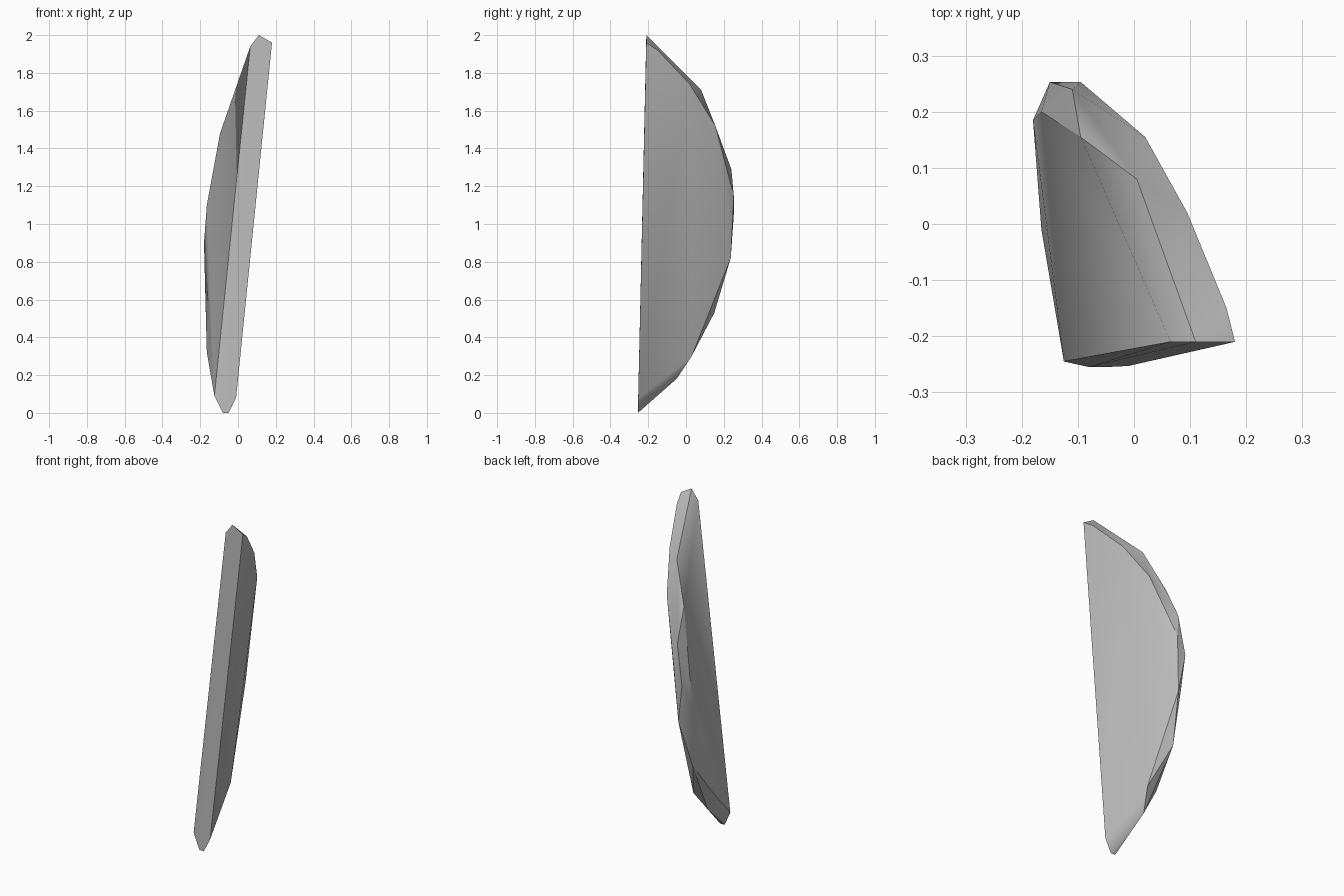
import bpy
import bmesh
import math

cube = bpy.data.objects.get("Cube")
if cube:
    bpy.data.objects.remove(cube, do_unlink=True)

# Single stone grey
stone = bpy.data.materials.new("stone_grey")
stone.use_nodes = True
grey = (0.5, 0.5, 0.5, 1.0)
stone.diffuse_color = grey
stone.node_tree.nodes["Principled BSDF"].inputs["Base Color"].default_value = grey

# Flat front strip
front_strip = [
    (0.065, -0.21, 1.94), (0.11, -0.21, 2.0), (0.18, -0.21, 1.96),
    (-0.01, -0.253, 0.08), (-0.05, -0.255, 0.0), (-0.08, -0.255, 0.0),
    (-0.125, -0.245, 0.09),
]
# Curved rim of the left side (+x)
left_rim = [
    (0.165, -0.15, 1.92), (0.095, 0.02, 1.74), (0.02, 0.155, 1.52),
    (-0.095, 0.253, 1.15), (-0.115, 0.237, 0.82), (-0.07, 0.03, 0.3),
]
# Ridge along the curved back
back_ridge = [
    (0.005, 0.08, 1.71), (-0.11, 0.24, 1.29), (-0.15, 0.253, 1.05),
    (-0.15, 0.15, 0.53), (-0.11, -0.05, 0.18),
]
# Curved rim of the right side (-x)
right_rim = [
    (-0.095, 0.155, 1.48), (-0.165, 0.20, 1.1), (-0.18, 0.185, 0.9),
    (-0.172, 0.105, 0.58), (-0.165, -0.01, 0.32),
]

# Chipped shard: convex skin over the rims
bm = bmesh.new()
for point in front_strip + left_rim + back_ridge + right_rim:
    bm.verts.new(point)
hull = bmesh.ops.convex_hull(bm, input=bm.verts)
unused = {e for e in hull["geom_interior"] + hull["geom_unused"]
          if isinstance(e, bmesh.types.BMVert)}
bmesh.ops.delete(bm, geom=list(unused), context="VERTS")
bmesh.ops.dissolve_limit(bm, angle_limit=math.radians(2), verts=bm.verts, edges=bm.edges)
bmesh.ops.recalc_face_normals(bm, faces=bm.faces)
mesh = bpy.data.meshes.new("stone_shard")
bm.to_mesh(mesh)
bm.free()
mesh.materials.append(stone)
shard = bpy.data.objects.new("stone_shard", mesh)
bpy.context.collection.objects.link(shard)

# Soft facets with crisp main edges
bpy.ops.object.select_all(action="DESELECT")
shard.select_set(True)
bpy.context.view_layer.objects.active = shard
bpy.ops.object.shade_smooth_by_angle(angle=math.radians(30))
